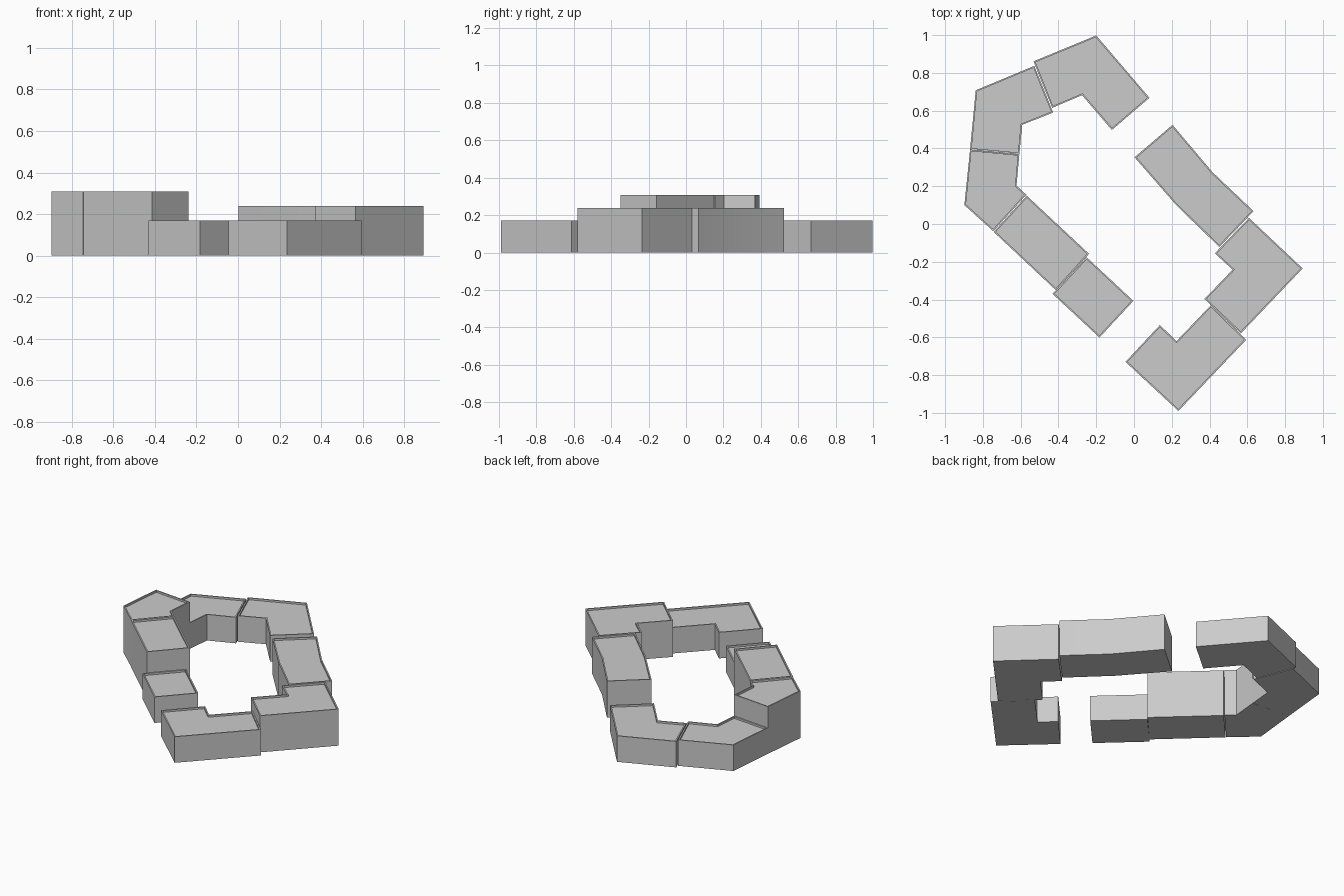
import bpy
import bmesh
import math

cube = bpy.data.objects.get("Cube")
if cube:
    bpy.data.objects.remove(cube, do_unlink=True)

LOW, MID, HIGH = 0.17, 0.239, 0.308   # storey heights
RIM, SINK = 0.008, 0.012              # parapet width and roof depth

concrete = bpy.data.materials.new("light_grey_concrete")
concrete.use_nodes = True
grey = (0.6, 0.6, 0.6, 1)
concrete.diffuse_color = grey
concrete.node_tree.nodes["Principled BSDF"].inputs["Base Color"].default_value = grey


def add_block(name, height, outline):
    """Extrude a footprint and sink its roof behind a thin parapet."""
    bm = bmesh.new()
    base = bm.faces.new([bm.verts.new((x, y, 0)) for x, y in outline])
    base.normal_update()
    if base.normal.z > 0:
        base.normal_flip()
    floor = bmesh.ops.extrude_face_region(bm, geom=[base], use_keep_orig=True)
    roof = [g for g in floor["geom"] if isinstance(g, bmesh.types.BMFace)][0]
    bmesh.ops.translate(bm, verts=roof.verts[:], vec=(0, 0, height))
    bmesh.ops.recalc_face_normals(bm, faces=bm.faces[:])
    bm.normal_update()
    # Parapet top, then the sunken roof
    bmesh.ops.inset_individual(bm, faces=[roof], thickness=RIM, use_even_offset=True)
    bmesh.ops.inset_individual(bm, faces=[roof], thickness=0, depth=-SINK)
    mesh = bpy.data.meshes.new(name)
    bm.to_mesh(mesh)
    bm.free()
    mesh.materials.append(concrete)
    obj = bpy.data.objects.new(name, mesh)
    bpy.context.collection.objects.link(obj)
    bpy.ops.object.select_all(action="DESELECT")
    obj.select_set(True)
    bpy.context.view_layer.objects.active = obj
    bpy.ops.object.shade_smooth_by_angle(angle=math.radians(30))


# Back and right side of the courtyard
add_block("back_corner_block", LOW, [
    (-.532, .861), (-.2, .998), (.082, .668), (-.117, .498), (-.275, .682), (-.433, .615)])
add_block("back_right_block", LOW, [
    (-.838, .708), (-.528, .837), (-.428, .59), (-.592, .525), (-.607, .37), (-.868, .394)])
add_block("right_corner_tower", HIGH, [
    (-.868, .394), (-.607, .369), (-.622, .203), (-.57, .155), (-.745, -.038), (-.898, .1)])
add_block("right_tower", HIGH, [
    (-.568, .15), (-.238, -.158), (-.413, -.351), (-.743, -.042)])
add_block("right_front_block", LOW, [
    (-.251, -.176), (-.003, -.407), (-.183, -.601), (-.431, -.37)])

# Left side and front of the courtyard
add_block("left_bent_block", MID, [
    (.003, .353), (.204, .525), (.415, .275), (.633, .068), (.452, -.122), (.225, .098)])
add_block("left_corner_block", MID, [
    (.609, .032), (.893, -.235), (.565, -.58), (.373, -.397), (.522, -.242), (.428, -.155)])
add_block("front_corner_block", LOW, [
    (.407, -.43), (.594, -.613), (.235, -.99), (-.045, -.73), (.137, -.535), (.225, -.62)])
